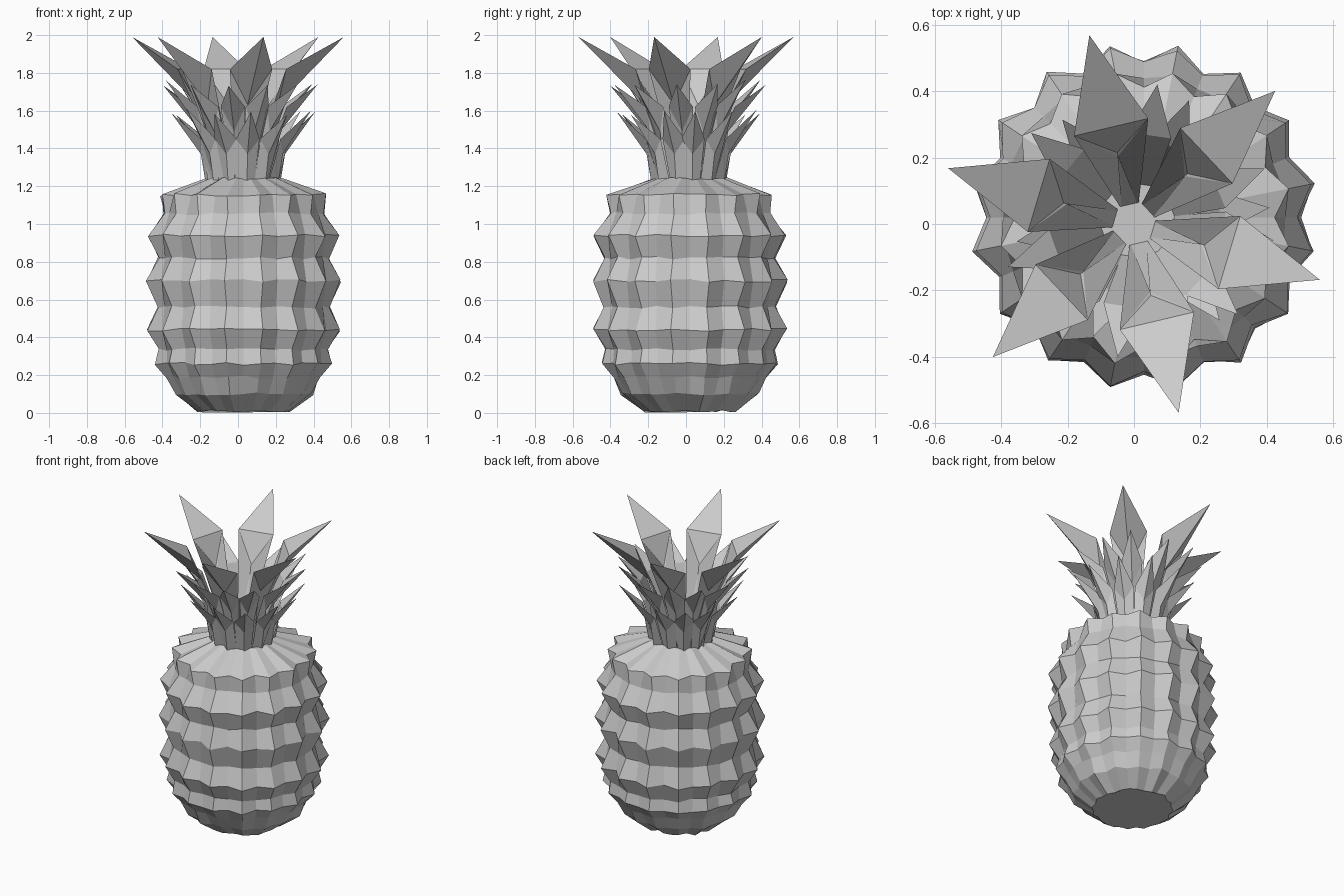
import bpy, bmesh, random
from math import sin, cos, pi, radians
from mathutils import Vector

if "Cube" in bpy.data.objects:
    bpy.data.objects.remove(bpy.data.objects["Cube"])

random.seed(4)


def make_object(name, bm):
    bmesh.ops.recalc_face_normals(bm, faces=bm.faces)
    mesh = bpy.data.meshes.new(name)
    bm.to_mesh(mesh)
    bm.free()
    ob = bpy.data.objects.new(name, mesh)
    bpy.context.collection.objects.link(ob)
    return ob


# Fruit body: star-shaped ridge rings alternating with rounder valley rings
SEG, CX, CY = 32, 0.03, 0.02
# z, radius at star points, radius between points
PROFILE = [(0.01, 0.25, 0.235), (0.10, 0.37, 0.35), (0.19, 0.41, 0.40),
           (0.26, 0.475, 0.44), (0.335, 0.455, 0.435), (0.44, 0.52, 0.47),
           (0.56, 0.46, 0.45), (0.70, 0.525, 0.47), (0.82, 0.46, 0.45),
           (0.94, 0.515, 0.465), (1.055, 0.43, 0.425), (1.155, 0.445, 0.395),
           (1.24, 0.20, 0.18)]
bm = bmesh.new()
rings = []
for z, r_out, r_in in PROFILE:
    ring = []
    for i in range(SEG):
        a = 2 * pi * (i + 1) / SEG
        r = (r_out if i % 2 == 0 else r_in) + random.uniform(-0.006, 0.006)
        dz = random.uniform(-0.008, 0.008)
        ring.append(bm.verts.new((CX + r * cos(a), CY + r * sin(a), z + dz)))
    rings.append(ring)
for lo, hi in zip(rings, rings[1:]):
    for i in range(SEG):
        j = (i + 1) % SEG
        bm.faces.new((lo[i], lo[j], hi[j], hi[i]))
bm.faces.new(rings[0][::-1])
bm.faces.new(rings[-1])
make_object("fruit_body", bm)


# Crown leaves: solid spikes with a flat inner face and a keel on the outside.
# Each station is (inner radius, inner z, width, keel radius, keel z).
def leaf_tier(name, count, start, stations, tip, cx, cy, jitter):
    bm = bmesh.new()
    for k in range(count):
        a = radians(start + 360 * k / count + random.uniform(-jitter, jitter))
        drop = random.uniform(-jitter, jitter) * 0.007

        def point(r, s, z):
            return bm.verts.new(Vector((cx + r * cos(a) - s * sin(a),
                                        cy + r * sin(a) + s * cos(a), z)))

        prev = None
        for r, z, w, kr, kz in stations:
            ring = [point(r, -w / 2, z), point(kr, 0, kz), point(r, w / 2, z)]
            if prev:
                for i in range(3):
                    j = (i + 1) % 3
                    bm.faces.new((prev[i], prev[j], ring[j], ring[i]))
            else:
                bm.faces.new(ring[::-1])
            prev = ring
        end = point(tip[0], 0, tip[1] + drop)
        for i in range(3):
            bm.faces.new((prev[i], prev[(i + 1) % 3], end))
    make_object(name, bm)


leaf_tier("crown_upper_leaves", 6, -16.7,
          [(0.05, 1.22, 0.05, 0.15, 1.22), (0.30, 1.82, 0.23, 0.21, 1.62)],
          (0.585, 1.99), 0.0, 0.0, 0)
leaf_tier("crown_middle_leaves", 12, 20,
          [(0.10, 1.22, 0.06, 0.18, 1.22), (0.26, 1.62, 0.13, 0.215, 1.49)],
          (0.415, 1.75), 0.01, 0.01, 3)
leaf_tier("crown_lower_leaves", 12, 8,
          [(0.16, 1.22, 0.09, 0.20, 1.22), (0.235, 1.45, 0.125, 0.225, 1.37)],
          (0.385, 1.595), 0.025, 0.015, 3)
